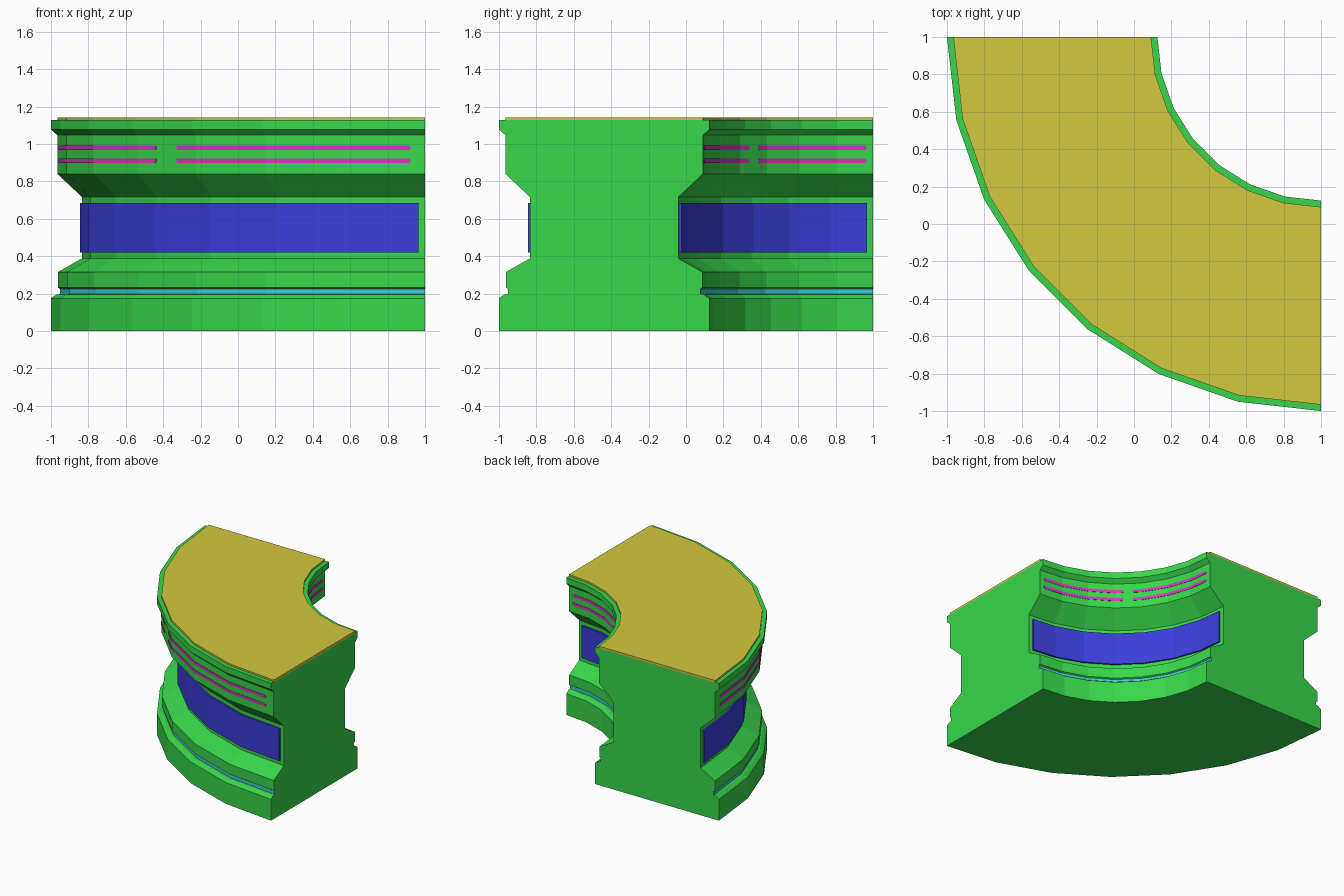
import bpy
import bmesh
from math import cos, sin, radians, pi, floor

SEGMENTS = 7
STEP = pi / 2 / SEGMENTS
R_OUT, R_IN = 2.0, 0.875

if "Cube" in bpy.data.objects:
    bpy.data.objects.remove(bpy.data.objects["Cube"])


def material(name, r, g, b):
    m = bpy.data.materials.new(name)
    m.use_nodes = True
    m.diffuse_color = (r, g, b, 1)
    m.node_tree.nodes["Principled BSDF"].inputs["Base Color"].default_value = (r, g, b, 1)
    return m


GREEN = material("green", 0.04, 0.68, 0.07)
YELLOW = material("yellow", 0.65, 0.58, 0.05)
BLUE = material("blue", 0.045, 0.048, 0.70)
CYAN = material("cyan", 0.05, 0.62, 0.66)
PINK = material("pink", 0.62, 0.045, 0.52)


def point(radius, angle, z):
    """Point on a faceted arc around the corner (1, 1)."""
    k = min(max(floor(angle / STEP + 1e-6), 0), SEGMENTS - 1)
    r = radius * cos(STEP / 2) / cos(angle - (k + 0.5) * STEP)
    return (1 - r * cos(angle), 1 - r * sin(angle), z)


def sweep(name, stations, mats):
    """Skin equal-length (radius, z) sections placed at successive angles."""
    bm = bmesh.new()
    rings = [[bm.verts.new(point(r, a, z)) for r, z in sec] for a, sec in stations]
    n = len(rings[0])
    for p, q in zip(rings, rings[1:]):
        for i in range(n):
            j = (i + 1) % n
            bm.faces.new((p[i], p[j], q[j], q[i]))
    bm.faces.new(rings[0])
    bm.faces.new(rings[-1])
    bmesh.ops.recalc_face_normals(bm, faces=bm.faces)
    mesh = bpy.data.meshes.new(name)
    bm.to_mesh(mesh)
    bm.free()
    for m in mats:
        mesh.materials.append(m)
    obj = bpy.data.objects.new(name, mesh)
    bpy.context.collection.objects.link(obj)
    return obj


def quarter_turn(name, section, mats):
    return sweep(name, [(k * STEP, section) for k in range(SEGMENTS + 1)], mats)


# Counter body: one side profile as (inset, height), mirrored to the inner side
side = [(0, 0), (0, 0.175), (0.03, 0.195), (0.048, 0.197), (0.048, 0.225),
        (0.037, 0.232), (0.037, 0.315), (0.166, 0.388), (0.166, 0.716),
        (0.034, 0.84), (0.034, 1.047), (0, 1.077), (0, 1.128)]
section = [(R_OUT - d, z) for d, z in side] + [(R_IN + d, z) for d, z in reversed(side)]
body = quarter_turn("counter_body", section, [GREEN, CYAN])

# Light strip in the floor of the lower groove
for f in body.data.polygons:
    if abs(f.center.z - 0.211) < 0.004 and abs(f.normal.z) < 0.1:
        f.material_index = 1

# Counter top
ro, ri = R_OUT - 0.034, R_IN + 0.034
quarter_turn("counter_top", [(ro, 1.12), (ro, 1.142), (ri, 1.142), (ri, 1.12)], [YELLOW])


def plate(name, radius, out, a0, a1, z0, z1, proud, mat, taper=0.0):
    """Thin plate following the facets, with optional narrowed ends."""
    inner = [k * STEP for k in range(SEGMENTS + 1)
             if a0 + taper < k * STEP < a1 - taper]
    angles = [a0] + ([a0 + taper] if taper else []) + inner
    angles += ([a1 - taper] if taper else []) + [a1]
    stations = []
    for a in angles:
        s = 0.25 * (z1 - z0) if taper and a in (a0, a1) else 0
        back, face = radius - out * 0.004, radius + out * proud
        stations.append((a, [(back, z0 + s), (face, z0 + s),
                             (face, z1 - s), (back, z1 - s)]))
    sweep(name, stations, [mat])


for label, edge, out in (("outer", R_OUT, 1), ("inner", R_IN, -1)):
    # Blue panel in the waist
    r = edge - out * 0.166
    margin = 0.034 / r
    plate(label + "_panel", r, out, margin, pi / 2 - margin, 0.42, 0.685, 0.014, BLUE)

    # Two rows of trim lines, split at the middle
    r = edge - out * 0.034
    for row, z in (("lower", 0.911), ("upper", 0.98)):
        for half, start in (("first", 0), ("second", 45)):
            plate(f"{label}_{row}_trim_{half}", r, out, radians(start + 2.25),
                  radians(start + 42.75), z - 0.012, z + 0.012, 0.003, PINK, 0.008 / r)
